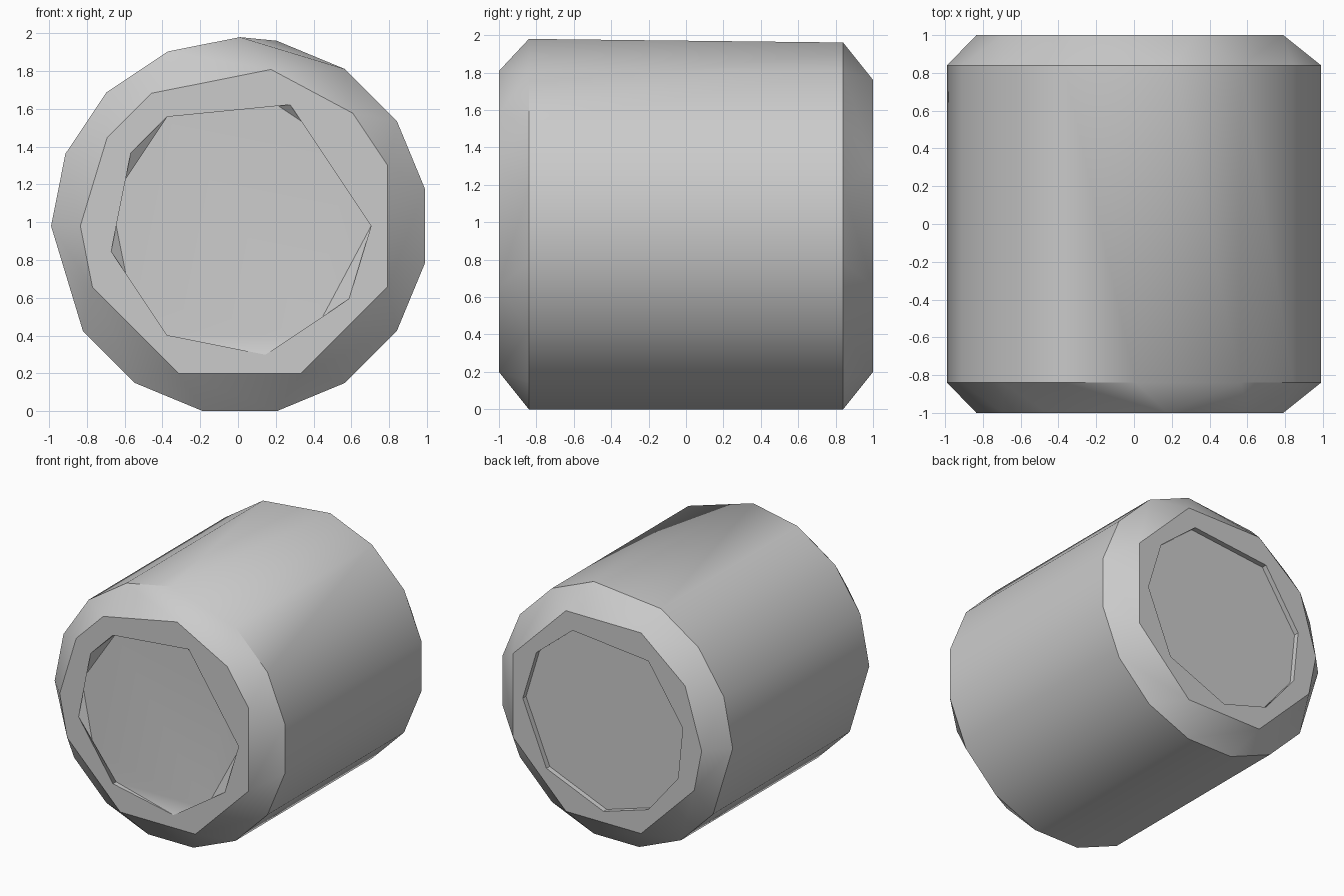
import bpy
import bmesh
import math

cube = bpy.data.objects.get("Cube")
if cube:
    bpy.data.objects.remove(cube, do_unlink=True)

STEP = math.radians(11.25)
CENTRE_X, CENTRE_Z = 0.01, 0.98

grey = bpy.data.materials.new("plain grey")
grey.use_nodes = True
colour = (0.6, 0.6, 0.6, 1)
grey.diffuse_color = colour
grey.node_tree.nodes["Principled BSDF"].inputs["Base Color"].default_value = colour

bm = bmesh.new()


def ring(radius, y, steps):
    """Corners on a circle around the y axis, as (step, vertex) pairs."""
    return [(s, bm.verts.new((CENTRE_X + radius * math.cos(s * STEP), y,
                              CENTRE_Z + radius * math.sin(s * STEP))))
            for s in steps]


def stitch(a, b):
    """Join two rings whose corner counts may differ, walking by angle."""
    a = a + [(a[0][0] + 32, a[0][1])]
    b = b + [(b[0][0] + 32, b[0][1])]
    i = j = 0
    while i < len(a) - 1 or j < len(b) - 1:
        next_a = a[i + 1][0] if i < len(a) - 1 else math.inf
        next_b = b[j + 1][0] if j < len(b) - 1 else math.inf
        corners = [a[i][1]]
        if next_a <= next_b:
            i += 1
            corners.append(a[i][1])
        corners.append(b[j + (next_b <= next_a)][1])
        if next_b <= next_a:
            corners.append(b[j][1])
            j += 1
        bm.faces.new(corners)


def end(side, body, cap_steps, hole_steps, disc_steps):
    """Chamfer, flat rim, shallow recess wall and recessed disc."""
    cap = ring(0.845, side, cap_steps)
    hole = ring(0.695, side, hole_steps)
    disc = ring(0.695, side * 0.96, disc_steps)
    for outer, inner in ((body, cap), (cap, hole), (hole, disc)):
        stitch(outer, inner)
    bm.faces.new([v for _, v in disc])


# Barrel
low_side = [19, 21, 23, 25, 27, 29, 31]
front = ring(1, -0.84, [1, 3, 5, 8, 10, 12, 14, 16] + low_side)
back = ring(1, 0.84, [1, 3, 5, 7, 10, 12, 14, 16] + low_side)
stitch(front, back)

# Both ends
end(-1, front, [2, 4, 7, 11, 13, 16, 18, 22, 26, 30],
    [0, 6, 11, 13, 17, 21, 25, 29], [0, 3, 7, 11, 15, 19, 21, 27])
end(1, back, [2, 6, 10, 13, 16, 18, 22, 26, 30],
    [0, 3, 6, 11, 15, 18, 21, 24, 28], [0, 3, 6, 11, 15, 18, 21, 24, 28])

bmesh.ops.recalc_face_normals(bm, faces=bm.faces)
mesh = bpy.data.meshes.new("barrel")
bm.to_mesh(mesh)
bm.free()
mesh.materials.append(grey)
barrel = bpy.data.objects.new("barrel", mesh)
bpy.context.collection.objects.link(barrel)

# Smooth barrel with crisp chamfers
bpy.ops.object.select_all(action="DESELECT")
barrel.select_set(True)
bpy.context.view_layer.objects.active = barrel
bpy.ops.object.shade_smooth_by_angle(angle=math.radians(35))
